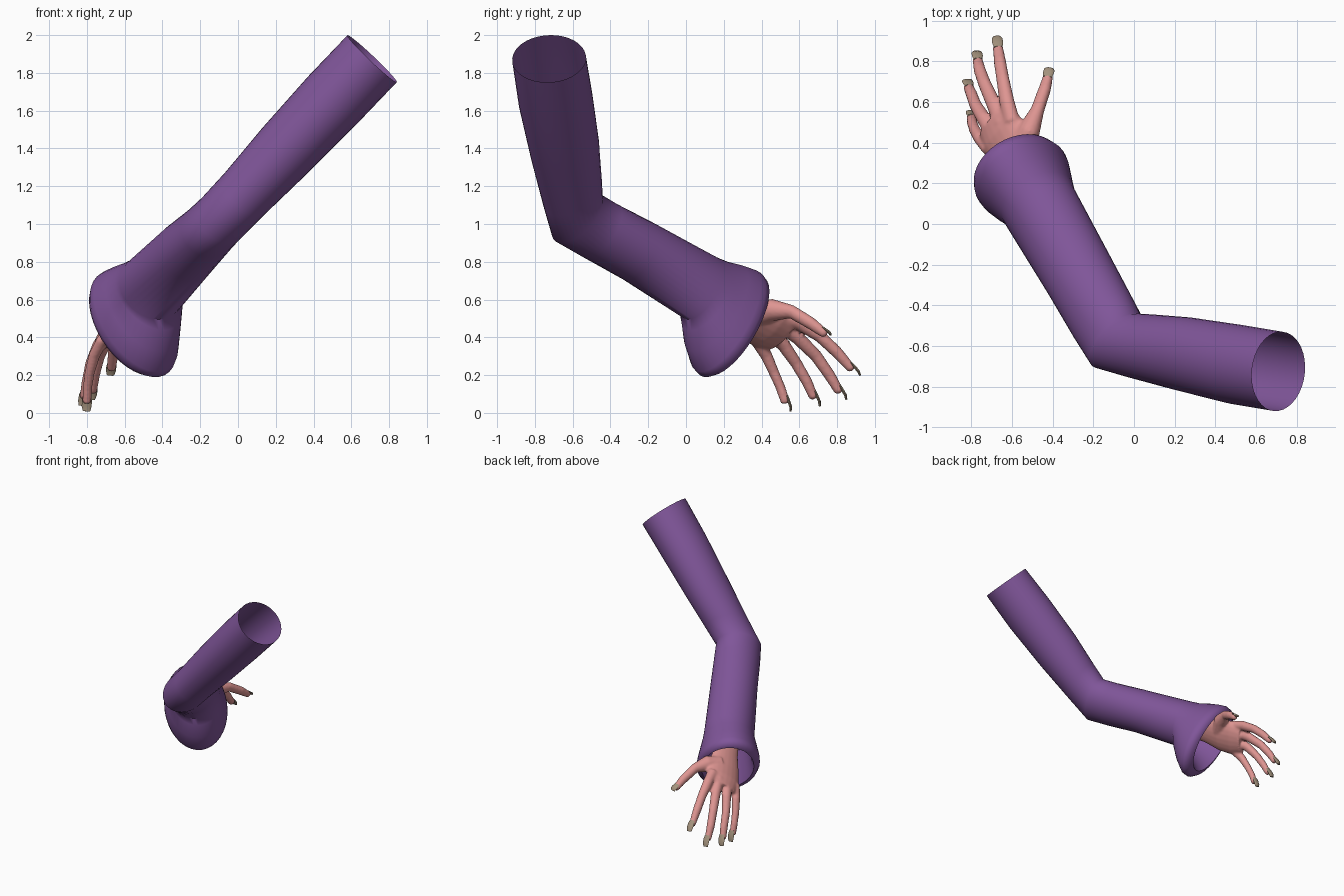
import bpy, bmesh, math
from mathutils import Vector as Vec


def material(name, colour):
    m = bpy.data.materials.new(name)
    m.diffuse_color = (*colour, 1)
    return m


PURPLE = material("purple cloth", (0.215, 0.092, 0.32))
SKIN = material("pink skin", (0.73, 0.30, 0.285))
NAIL = material("grey tan nail", (0.37, 0.29, 0.205))


def loft(bm, rings, sides, caps=True):
    """Skin a row of elliptical rings, each (centre, half axis u, half axis v)."""
    loops = []
    for c, u, v in rings:
        c, u, v = Vec(c), Vec(u), Vec(v)
        angles = [2 * math.pi * i / sides for i in range(sides)]
        loops.append([bm.verts.new(c + u * math.cos(a) + v * math.sin(a)) for a in angles])
    for a, b in zip(loops, loops[1:]):
        for i in range(sides):
            j = (i + 1) % sides
            bm.faces.new((a[i], a[j], b[j], b[i]))
    if caps:
        bm.faces.new(loops[0][::-1])
        bm.faces.new(loops[-1])


def tube(bm, points, radii, wide, flat=1.0, sides=14):
    """Tapered tube along points; 'wide' is the broad direction, 'flat' thins the other."""
    pts = [Vec(p) for p in points]
    rings = []
    for i, p in enumerate(pts):
        d = (pts[min(i + 1, len(pts) - 1)] - pts[max(i - 1, 0)]).normalized()
        u = (Vec(wide) - d * d.dot(Vec(wide))).normalized()
        rings.append((p, u * radii[i], d.cross(u) * radii[i] * flat))
    loft(bm, rings, sides)


def finish(name, bm, mat, angle=60):
    bmesh.ops.recalc_face_normals(bm, faces=bm.faces)
    me = bpy.data.meshes.new(name)
    bm.to_mesh(me)
    bm.free()
    me.materials.append(mat)
    ob = bpy.data.objects.new(name, me)
    bpy.context.collection.objects.link(ob)
    bpy.ops.object.select_all(action='DESELECT')
    ob.select_set(True)
    bpy.context.view_layer.objects.active = ob
    bpy.ops.object.shade_smooth_by_angle(angle=math.radians(angle))
    return ob


# Sleeve: open tube from shoulder to elbow to bell cuff, turned in at the lip
sleeve_rings = [
    ((0.71, -0.725, 1.875), (0.13, -0.01, -0.125), (0.02, 0.195, 0.0)),      # shoulder
    ((0.50, -0.69, 1.655), (0.13, -0.01, -0.125), (0.02, 0.195, 0.015)),
    ((0.25, -0.64, 1.39), (0.12, -0.01, -0.12), (0.03, 0.18, 0.03)),
    ((0.04, -0.60, 1.165), (0.108, 0, -0.108), (0.055, 0.155, 0.06)),
    ((-0.085, -0.575, 1.035), (0.105, 0, -0.105), (0.085, 0.135, 0.085)),    # elbow
    ((-0.155, -0.455, 0.965), (0.085, -0.02, -0.125), (0.12, 0.115, 0.07)),
    ((-0.27, -0.25, 0.855), (0.06, -0.04, -0.15), (0.145, 0.10, 0.035)),
    ((-0.46, 0.08, 0.66), (0.04, -0.07, -0.165), (0.165, 0.095, 0.0)),       # wrist
    ((-0.475, 0.115, 0.62), (0.055, -0.105, -0.18), (0.17, 0.095, -0.03)),
    ((-0.505, 0.16, 0.555), (0.06, -0.14, -0.225), (0.19, 0.10, -0.05)),
    ((-0.54, 0.21, 0.49), (0.065, -0.16, -0.265), (0.215, 0.10, -0.065)),
    ((-0.555, 0.235, 0.47), (0.065, -0.16, -0.272), (0.22, 0.10, -0.07)),    # cuff rim
    ((-0.575, 0.26, 0.46), (0.06, -0.155, -0.255), (0.205, 0.095, -0.065)),
    ((-0.58, 0.275, 0.46), (0.052, -0.135, -0.225), (0.18, 0.083, -0.057)),  # lip
    ((-0.56, 0.245, 0.485), (0.045, -0.12, -0.195), (0.16, 0.08, -0.05)),
    ((-0.48, 0.12, 0.62), (0.035, -0.06, -0.14), (0.135, 0.075, 0.0)),       # lining
]
bm = bmesh.new()
loft(bm, sleeve_rings, 36, caps=False)
finish("sleeve", bm, PURPLE)

# Finger paths from knuckle to tip, with knuckle radius
ROW = (0.58, 0.58, 0.58)
fingers = {
    "index": ([(-0.60, 0.50, 0.51), (-0.625, 0.60, 0.475), (-0.645, 0.71, 0.405),
               (-0.66, 0.80, 0.32), (-0.67, 0.875, 0.235)], 0.043),
    "middle": ([(-0.65, 0.49, 0.47), (-0.69, 0.59, 0.40), (-0.735, 0.69, 0.30),
                (-0.76, 0.76, 0.20), (-0.77, 0.81, 0.115)], 0.042),
    "ring": ([(-0.69, 0.44, 0.43), (-0.74, 0.52, 0.355), (-0.78, 0.585, 0.26),
              (-0.80, 0.64, 0.165), (-0.815, 0.675, 0.085)], 0.040),
    "little": ([(-0.715, 0.37, 0.39), (-0.76, 0.425, 0.305), (-0.785, 0.465, 0.215),
                (-0.797, 0.50, 0.135), (-0.80, 0.525, 0.06)], 0.036),
    "thumb": ([(-0.57, 0.37, 0.52), (-0.515, 0.46, 0.545), (-0.475, 0.56, 0.535),
               (-0.44, 0.66, 0.475), (-0.42, 0.735, 0.42)], 0.066),
}

# Hand: flattened palm plus fingers, fused into one skin
bm = bmesh.new()
tube(bm, [(-0.49, 0.13, 0.62), (-0.54, 0.24, 0.56), (-0.595, 0.35, 0.49),
          (-0.645, 0.44, 0.445), (-0.685, 0.51, 0.41)],
     [0.09, 0.105, 0.135, 0.145, 0.12], ROW, flat=0.42, sides=20)
for path, r in fingers.values():
    end = Vec(path[-1]) + (Vec(path[-1]) - Vec(path[-2])).normalized() * 0.012
    tube(bm, path + [end], [r, r * 0.92, min(r * 0.8, 0.037), min(r * 0.75, 0.034), 0.026, 0.014],
         ROW, flat=0.9)
hand = finish("hand", bm, SKIN)
remesh = hand.modifiers.new("fuse", 'REMESH')
remesh.mode = 'VOXEL'
remesh.voxel_size = 0.009
remesh.use_smooth_shade = True
smooth = hand.modifiers.new("soften", 'SMOOTH')
smooth.factor = 0.5
smooth.iterations = 4

# Long flat nails reaching past each fingertip
for name, (path, r) in fingers.items():
    tip = Vec(path[-1])
    d = (tip - Vec(path[-2])).normalized()
    side = Vec((1, 0, 0))
    side = (side - d * d.dot(side)).normalized()
    back = side.cross(d)
    back = back if back.z > 0 else -back
    base = tip + back * 0.019
    reach = 0.03 if name == "thumb" else 0.058
    bm = bmesh.new()
    tube(bm, [base - d * 0.028, base, base + d * reach * 0.6, base + d * reach - back * 0.008],
         [0.021, 0.027, 0.026, 0.019], side, flat=0.3, sides=10)
    finish(name + "_nail", bm, NAIL)
